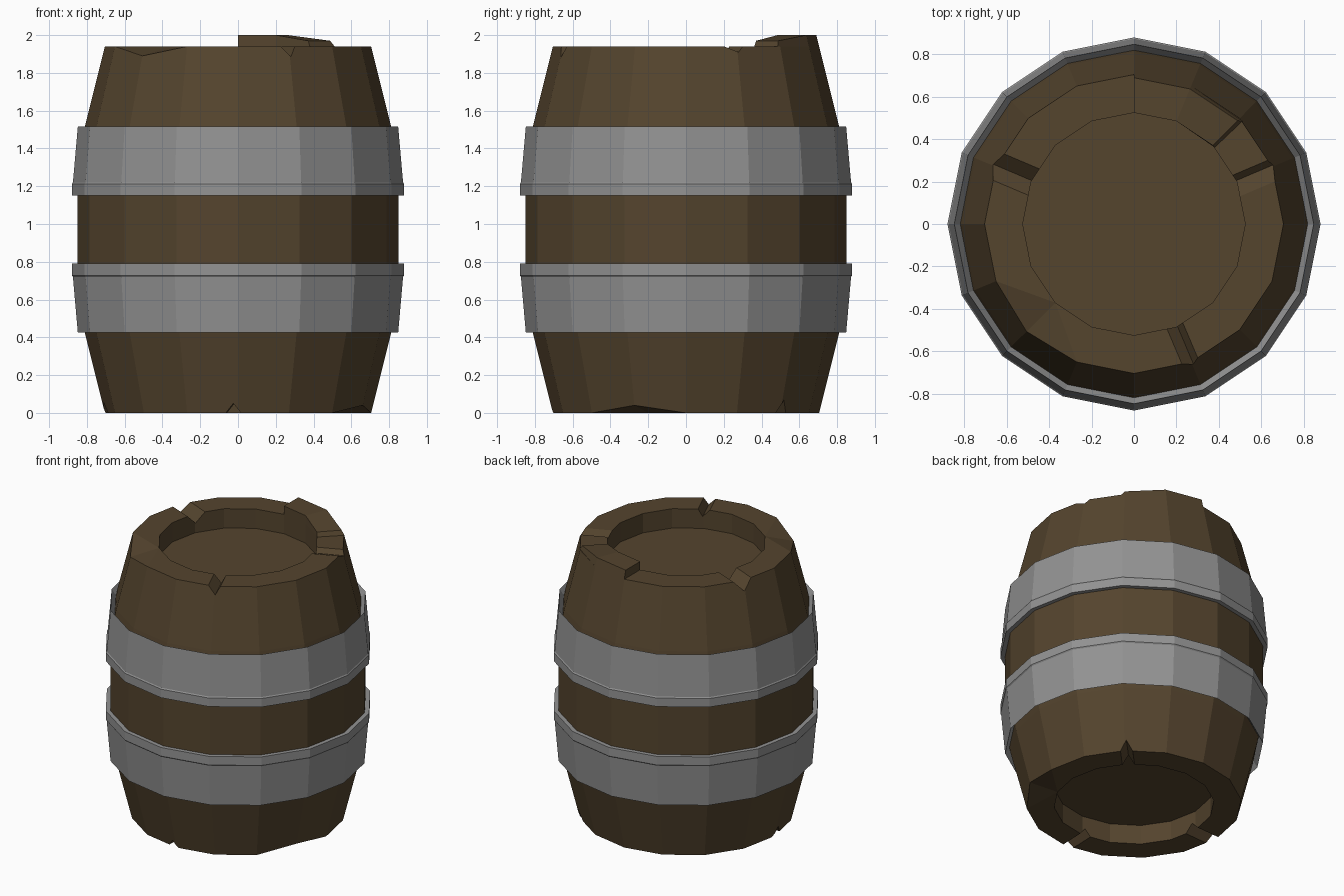
import bpy, bmesh, math
from mathutils import Vector, Matrix

if "Cube" in bpy.data.objects:
    bpy.data.objects.remove(bpy.data.objects["Cube"])

SIDES = 16
TOP = 1.94


def material(name, rgb):
    m = bpy.data.materials.new(name)
    m.diffuse_color = (*rgb, 1)
    m.use_nodes = True
    m.node_tree.nodes["Principled BSDF"].inputs["Base Color"].default_value = m.diffuse_color
    return m


wood = material("wood", (0.089, 0.058, 0.027))
iron = material("iron", (0.29, 0.29, 0.29))


def polar(r, deg, z):
    a = math.radians(deg)
    return Vector((r * math.cos(a), r * math.sin(a), z))


def finish(bm, name, mat=None):
    bmesh.ops.recalc_face_normals(bm, faces=bm.faces)
    me = bpy.data.meshes.new(name)
    bm.to_mesh(me)
    bm.free()
    ob = bpy.data.objects.new(name, me)
    bpy.context.collection.objects.link(ob)
    if mat:
        me.materials.append(mat)
    return ob


def lathe(bm, profile, closed):
    """Spin (r, z) points into rings; cap the ends or join them into a hoop."""
    rings = [[bm.verts.new(polar(r, 360 * i / SIDES, z)) for i in range(SIDES)]
             for r, z in profile]
    pairs = list(zip(rings, rings[1:]))
    if closed:
        pairs.append((rings[-1], rings[0]))
    else:
        bm.faces.new(rings[0])
        bm.faces.new(rings[-1])
    for a, b in pairs:
        for i in range(SIDES):
            j = (i + 1) % SIDES
            bm.faces.new((a[i], a[j], b[j], b[i]))
    return rings


# barrel body with recessed ends
bm = bmesh.new()
half = [(0.525, 0.14), (0.525, 0), (0.705, 0), (0.81, 0.42), (0.85, 0.62)]
rings = lathe(bm, half + [(r, TOP - z) for r, z in reversed(half)], False)
# worn corners on the lower and upper rims
worn = [rings[2][15], rings[7][10]]
worn[0].co = polar(0.715, 337.5, 0.04)
worn[1].co = polar(0.717, 225, TOP - 0.05)
bmesh.ops.triangulate(bm, faces=list({f for v in worn for f in v.link_faces}))
body = finish(bm, "barrel_body", wood)

# V-shaped chips in the rims: angle, left width, right width, depth, at top
chips = [(157, 0.065, 0.07, 0.07, True), (23, 0.075, 0.03, 0.03, True),
         (293, 0.05, 0.03, 0.055, True), (268, 0.04, 0.04, 0.05, False),
         (46, 0.04, 0.04, 0.07, False), (183, 0.06, 0.05, 0.06, False)]
bm = bmesh.new()
for deg, w0, w1, d, top in chips:
    s, z = (1, TOP) if top else (-1, 0)
    section = [(-w0, z), (0, z - s * d), (w1, z), (w1, z + s * 0.1), (-w0, z + s * 0.1)]
    turn = Matrix.Rotation(math.radians(deg), 3, 'Z')
    a, b = [[bm.verts.new(turn @ Vector((r, t, h))) for t, h in section]
            for r in (0.4, 0.95)]
    bm.faces.new(a)
    bm.faces.new(b)
    for i in range(5):
        j = (i + 1) % 5
        bm.faces.new((a[i], a[j], b[j], b[i]))
cutter = finish(bm, "chip_cutter")
cutter.hide_render = True
cutter.hide_viewport = True
mod = body.modifiers.new("chips", 'BOOLEAN')
mod.operation = 'DIFFERENCE'
mod.solver = 'EXACT'
mod.object = cutter

# taller staves at the back right of the rim (base angle, top angle, height)
bm = bmesh.new()
cols = [[bm.verts.new(polar(*p)) for p in
         ((0.525, base, TOP), (0.525, deg, h), (0.69, deg, h), (0.705, base, TOP))]
        for base, deg, h in ((43.5, 45, 1.97), (67.5, 67.5, 2.0), (90, 90, 2.0))]
for a, b in zip(cols, cols[1:]):
    for i in range(4):
        j = (i + 1) % 4
        bm.faces.new((a[i], a[j], b[j], b[i]))
bm.faces.new(cols[0])
bm.faces.new(cols[-1])
finish(bm, "raised_staves", wood)

# iron hoops, mirrored about the middle of the barrel
hoop = [(0.82, 0.47), (0.848, 0.425), (0.874, 0.72), (0.88, 0.728), (0.88, 0.79), (0.84, 0.79)]
for name, flip in (("lower_hoop", False), ("upper_hoop", True)):
    bm = bmesh.new()
    lathe(bm, [(r, TOP - z if flip else z) for r, z in hoop], True)
    finish(bm, name, iron)
